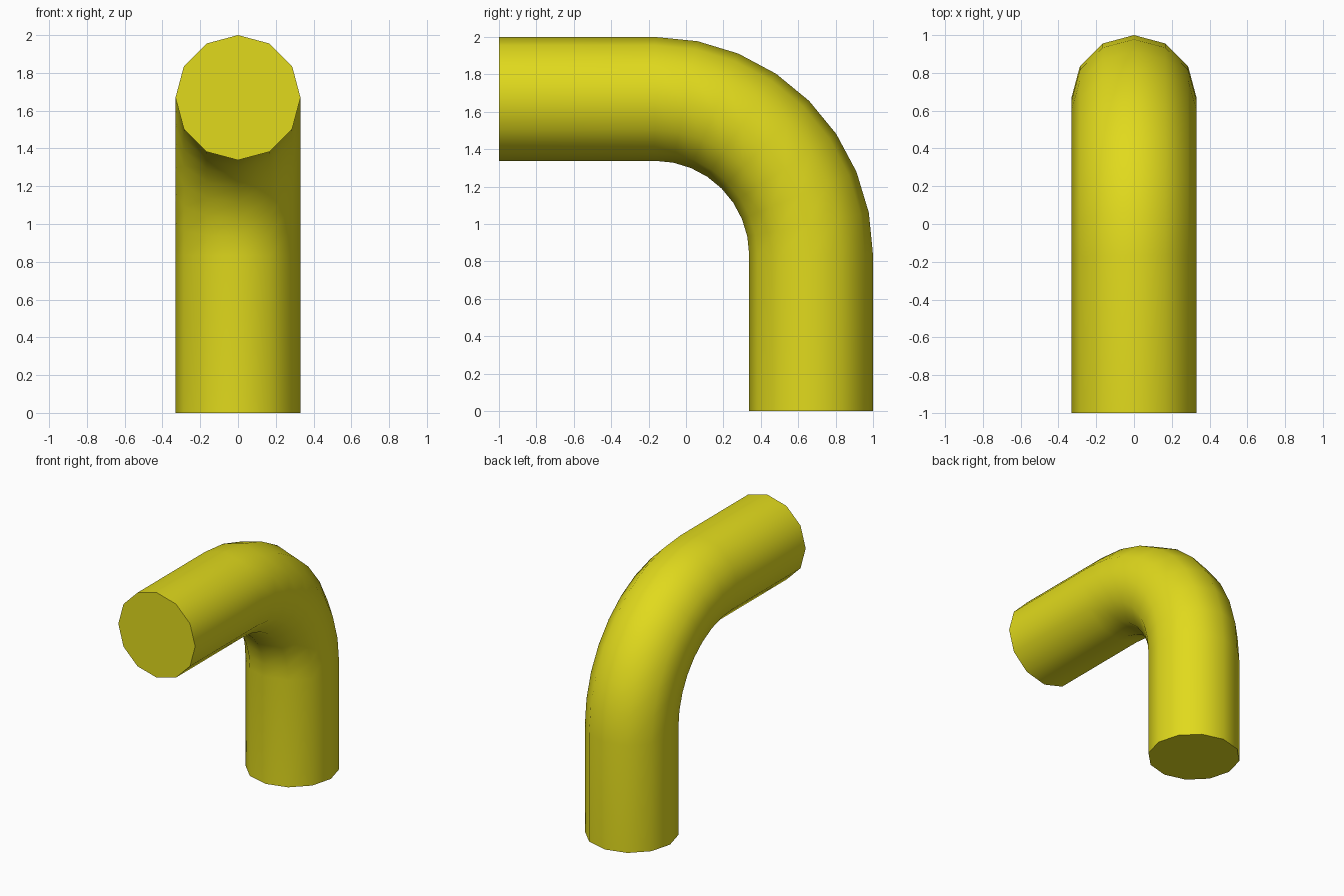
import bpy, bmesh, math

if "Cube" in bpy.data.objects:
    bpy.data.objects.remove(bpy.data.objects["Cube"])

R = 0.331           # pipe radius
SIDES = 12
BEND = 0.836        # centreline bend radius
CY, CZ = -0.167, 0.833   # bend centre
STEPS = 8

# Centreline stations: (y, z, angle of the ring's outward direction from +z)
path = [(-1.0, CZ + BEND, 0.0)]
for i in range(STEPS + 1):
    a = math.pi / 2 * i / STEPS
    path.append((CY + BEND * math.sin(a), CZ + BEND * math.cos(a), a))
path.append((CY + BEND, 0.0, math.pi / 2))

# Twelve-sided rings along the centreline
bm = bmesh.new()
rings = []
for y, z, a in path:
    ring = []
    for k in range(SIDES):
        t = 2 * math.pi * k / SIDES
        out = R * math.cos(t)
        ring.append(bm.verts.new((R * math.sin(t), y + out * math.sin(a), z + out * math.cos(a))))
    rings.append(ring)

# Pipe wall
for r0, r1 in zip(rings, rings[1:]):
    for k in range(SIDES):
        n = (k + 1) % SIDES
        bm.faces.new((r0[k], r0[n], r1[n], r1[k]))

# End caps
bm.faces.new(rings[0])
bm.faces.new(rings[-1])
bmesh.ops.recalc_face_normals(bm, faces=bm.faces)

mesh = bpy.data.meshes.new("pipe_elbow")
bm.to_mesh(mesh)
bm.free()
pipe = bpy.data.objects.new("pipe_elbow", mesh)
bpy.context.collection.objects.link(pipe)

# Yellow paint
paint = bpy.data.materials.new("yellow_paint")
paint.diffuse_color = (0.75, 0.70, 0.012, 1)
paint.use_nodes = True
paint.node_tree.nodes["Principled BSDF"].inputs["Base Color"].default_value = paint.diffuse_color
mesh.materials.append(paint)

# Smooth wall, crisp end caps
bpy.context.view_layer.objects.active = pipe
pipe.select_set(True)
bpy.ops.object.shade_smooth_by_angle(angle=math.radians(40))
